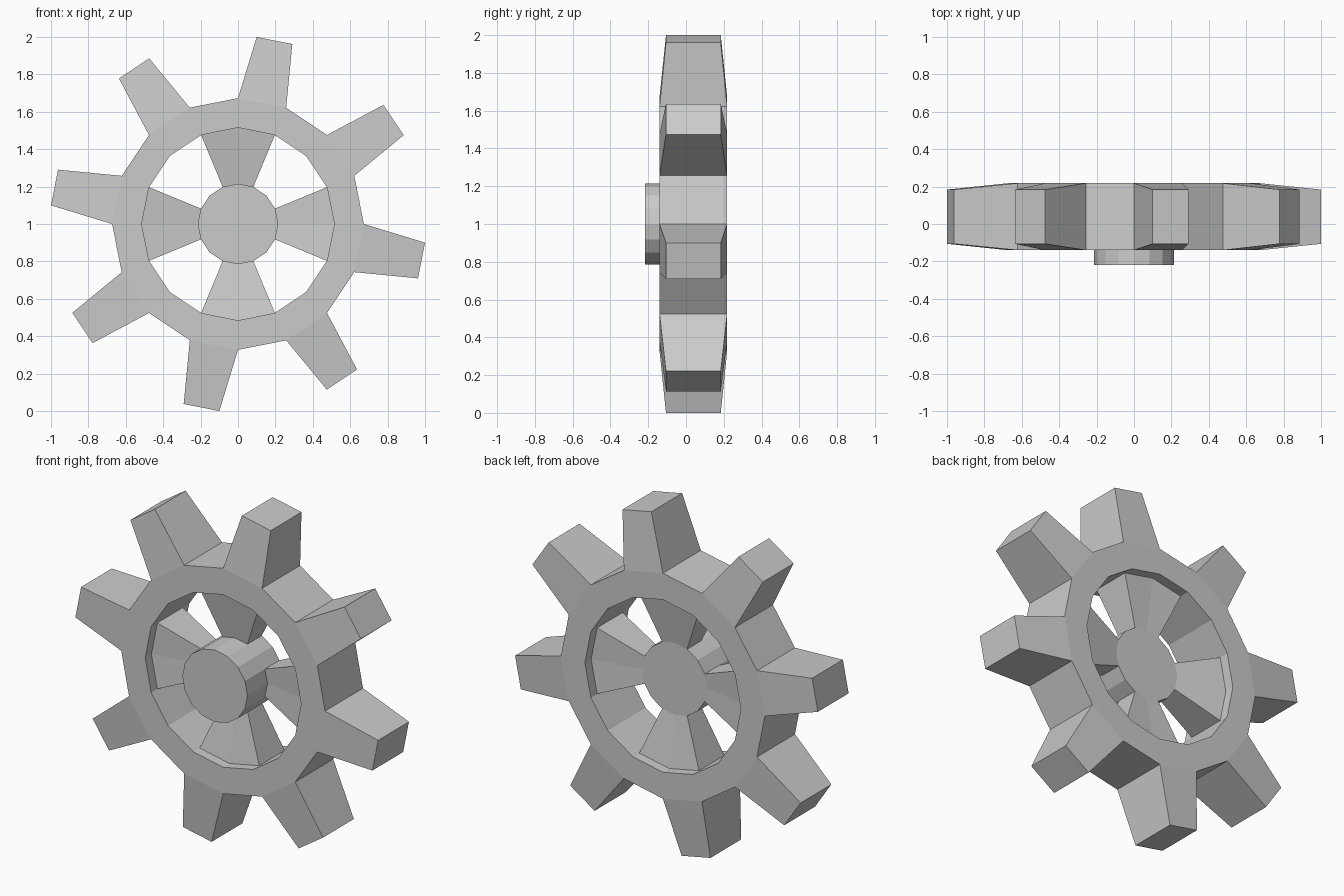
import bpy, bmesh
from math import radians, cos, sin

if "Cube" in bpy.data.objects:
    bpy.data.objects.remove(bpy.data.objects["Cube"])

CZ = 1.0                    # wheel axis height
YM = 0.039                  # wheel mid plane
STEP = 22.5                 # sixteen sided wheel
R_OUT, R_IN, R_HUB, R_TIP = 0.673, 0.515, 0.215, 1.005


def pt(r, ang, y):
    a = radians(ang)
    return (r * cos(a), y, CZ + r * sin(a))


def make(name, faces):
    """Weld a list of face corner lists into one flat shaded object."""
    bm = bmesh.new()
    for f in faces:
        bm.faces.new([bm.verts.new(p) for p in f])
    bmesh.ops.remove_doubles(bm, verts=bm.verts, dist=1e-4)
    bmesh.ops.recalc_face_normals(bm, faces=bm.faces)
    me = bpy.data.meshes.new(name)
    bm.to_mesh(me)
    bm.free()
    ob = bpy.data.objects.new(name, me)
    bpy.context.collection.objects.link(ob)
    return ob


def tube(front, back, closed=True):
    """Quads joining two matching outlines."""
    n = len(front)
    return [[front[i], front[(i + 1) % n], back[(i + 1) % n], back[i]]
            for i in range(n if closed else n - 1)]


# Toothed rim: ring sectors, every second one carrying a tapered tooth
yf, yb = YM - 0.179, YM + 0.179
tf, tb = YM - 0.145, YM + 0.145
faces = []
for k in range(16):
    a, b = k * STEP, (k + 1) * STEP
    for y in (yf, yb):
        faces.append([pt(R_IN, a, y), pt(R_OUT, a, y), pt(R_OUT, b, y), pt(R_IN, b, y)])
    faces.append([pt(R_IN, a, yf), pt(R_IN, b, yf), pt(R_IN, b, yb), pt(R_IN, a, yb)])
    base = [pt(R_OUT, a, yf), pt(R_OUT, b, yf), pt(R_OUT, b, yb), pt(R_OUT, a, yb)]
    if k % 2:
        m = (a + b) / 2
        tip = [pt(R_TIP, m - 5.55, tf), pt(R_TIP, m + 5.55, tf),
               pt(R_TIP, m + 5.55, tb), pt(R_TIP, m - 5.55, tb)]
        faces += tube(base, tip) + [tip]
    else:
        faces.append(base)
make("toothed_rim", faces)

# Four spokes, thinner towards the hub, open where they meet hub and rim
faces = []
hi, ho = 0.068, 0.12        # half thickness at hub and at rim
for c in (0, 90, 180, 270):
    angs = (c - STEP, c, c + STEP)
    hub_f = [pt(R_HUB, a, YM - hi) for a in angs]
    hub_b = [pt(R_HUB, a, YM + hi) for a in angs]
    rim_f = [pt(R_IN, a, YM - ho) for a in angs]
    rim_b = [pt(R_IN, a, YM + ho) for a in angs]
    faces += tube(hub_f, rim_f, False) + tube(hub_b, rim_b, False)
    for i in (0, 2):
        faces.append([hub_f[i], rim_f[i], rim_b[i], hub_b[i]])
make("spokes", faces)

# Hub standing proud of the front
front = [pt(R_HUB, k * STEP, -0.218) for k in range(16)]
back = [pt(R_HUB, k * STEP, YM + hi) for k in range(16)]
make("hub", tube(front, back) + [front, back])
